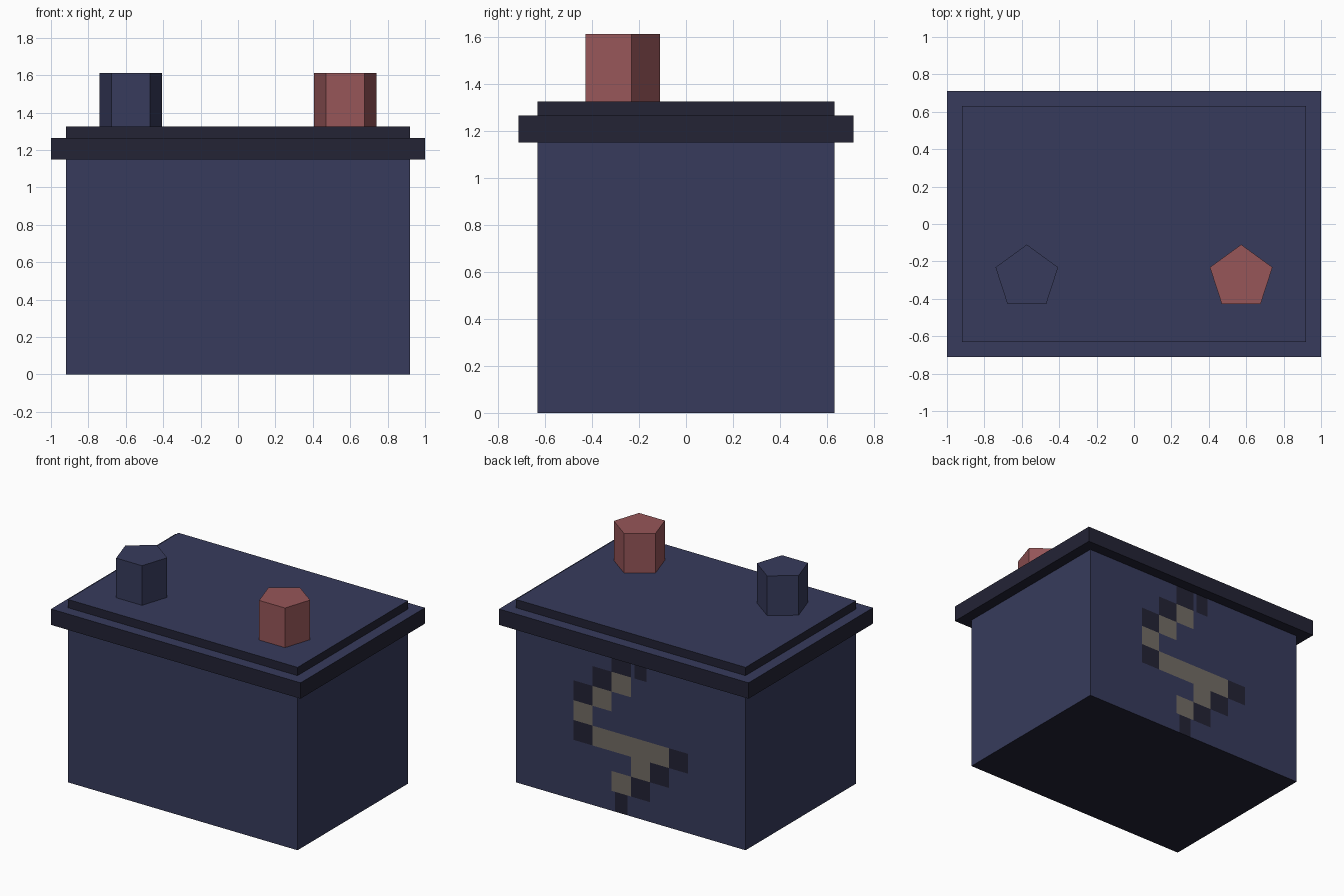
import bpy, bmesh, math
from mathutils import Vector

if "Cube" in bpy.data.objects:
    bpy.data.objects.remove(bpy.data.objects["Cube"])


def material(name, hex_colour):
    """Flat material from an sRGB hex colour."""
    rgb = [int(hex_colour[i:i + 2], 16) / 255 for i in (0, 2, 4)]
    lin = [c / 12.92 if c <= 0.04045 else ((c + 0.055) / 1.055) ** 2.4 for c in rgb]
    m = bpy.data.materials.new(name)
    m.diffuse_color = (*lin, 1)
    m.use_nodes = True
    m.node_tree.nodes["Principled BSDF"].inputs["Base Color"].default_value = m.diffuse_color
    return m


NAVY = material("navy", "373B5C")
DARK = material("dark_navy", "232335")
RED = material("dull_red", "975659")
TAN = material("warm_grey", "736D65")


def finish(bm, name, mats):
    me = bpy.data.meshes.new(name)
    bm.to_mesh(me)
    bm.free()
    for m in mats:
        me.materials.append(m)
    ob = bpy.data.objects.new(name, me)
    bpy.context.collection.objects.link(ob)
    return ob


def box(hx, hy, z0, z1):
    bm = bmesh.new()
    bmesh.ops.create_cube(bm, size=1)
    for v in bm.verts:
        v.co = Vector((v.co.x * 2 * hx, v.co.y * 2 * hy, z0 + (v.co.z + 0.5) * (z1 - z0)))
    bm.normal_update()
    return bm


HX, HY, H = 0.92, 0.632, 1.15

# Body: back face is cut into a 12 x 8 grid holding the stepped bolt
# d = dark cell, t = light cell, n = narrow dark cell (top row first, left = +x)
BOLT = [".....dn.....",
        "....dt......",
        "...dt.......",
        "...t........",
        "...dttttd...",
        "......td....",
        ".....td.....",
        ".....n......"]
cw, ch, margin = 2 * HX / 12, H / 8, 0.028
bm = box(HX, HY, 0, H)


def cut_back(co, no):
    faces = [f for f in bm.faces if f.normal.y > 0.9]
    geom = faces + list({e for f in faces for e in f.edges}) + list({v for f in faces for v in f.verts})
    bmesh.ops.bisect_plane(bm, geom=geom, dist=1e-5, plane_co=co, plane_no=no)
    bm.normal_update()


cuts = [HX - i * cw for i in range(3, 10)]
for i in (5, 6):
    cuts += [HX - i * cw - margin, HX - (i + 1) * cw + margin]
for x in cuts:
    cut_back((x, 0, 0), (1, 0, 0))
for j in range(1, 8):
    cut_back((0, 0, j * ch), (0, 0, 1))
for f in bm.faces:
    if f.normal.z < -0.9:
        f.material_index = 1
    elif f.normal.y > 0.9:
        c = f.calc_center_bounds()
        u = (HX - c.x) / cw
        cell = BOLT[7 - int(c.z / ch)][int(u)]
        if cell == "t":
            f.material_index = 2
        elif cell == "d" or (cell == "n" and abs(u % 1 - 0.5) < 0.3):
            f.material_index = 1
finish(bm, "body", [NAVY, DARK, TAN])

# Lid rim and raised lid top: navy above, dark on the sides and underside
for name, hx, hy, z0, z1 in (("lid_rim", 1.0, 0.712, H, 1.265),
                             ("lid_top", HX, HY, 1.265, 1.325)):
    bm = box(hx, hy, z0, z1)
    for f in bm.faces:
        f.material_index = 0 if f.normal.z > 0.9 else 1
    finish(bm, name, [NAVY, DARK])

# Two five-sided terminals, one corner pointing back
for name, side, mat in (("left_terminal", -1, NAVY), ("right_terminal", 1, RED)):
    bm = bmesh.new()
    ring = [bm.verts.new((side * 0.573 + 0.176 * math.cos(a), -0.286 + 0.176 * math.sin(a), 1.325))
            for a in (math.pi / 2 + k * math.tau / 5 for k in range(5))]
    base = bm.faces.new(ring)
    top = bmesh.ops.extrude_face_region(bm, geom=[base], use_keep_orig=True)
    for g in top["geom"]:
        if isinstance(g, bmesh.types.BMVert):
            g.co.z = 1.612
    bmesh.ops.recalc_face_normals(bm, faces=bm.faces)
    finish(bm, name, [mat])
